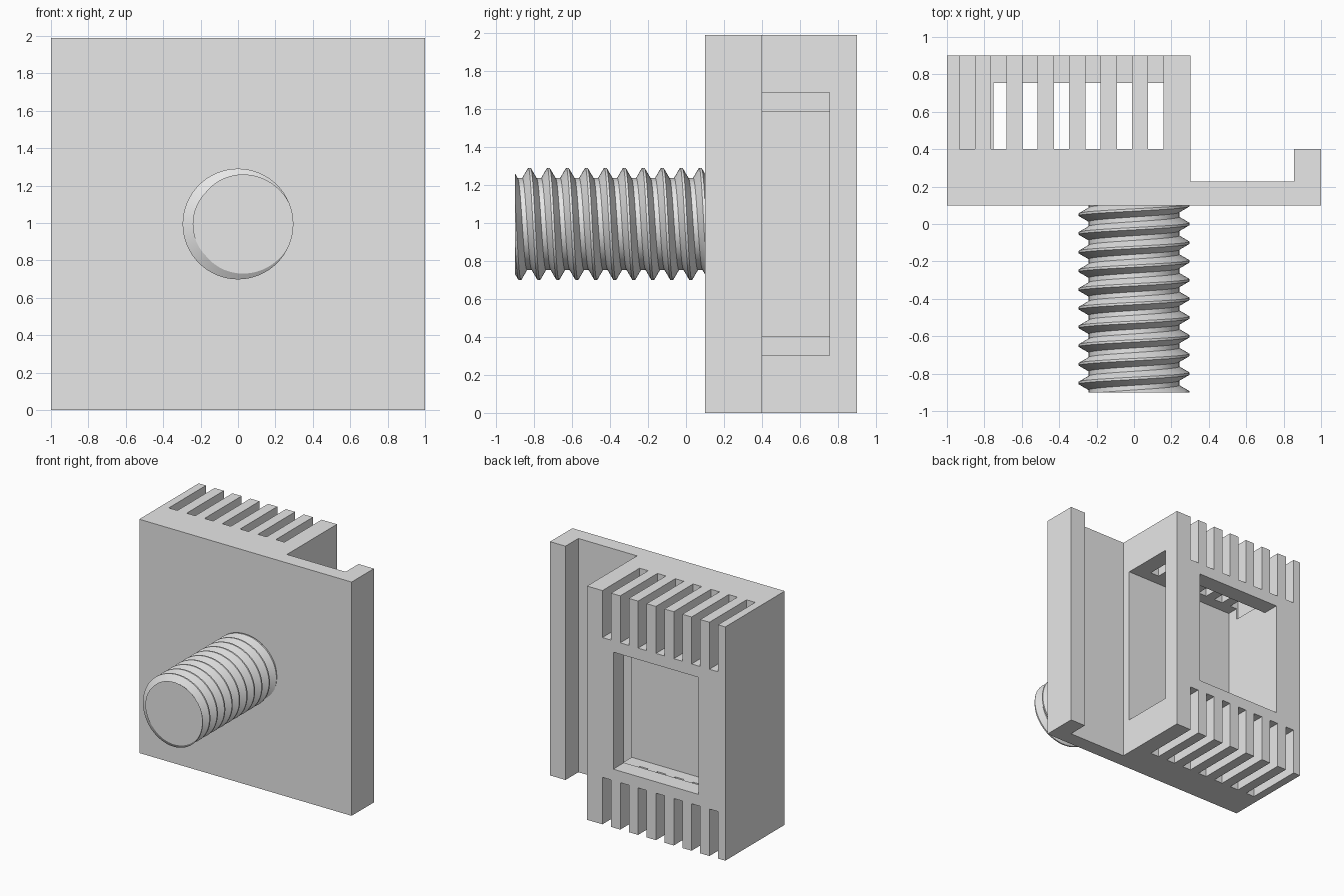
import bpy
import bmesh
from math import cos, sin, tau

HEIGHT = 1.99

default_cube = bpy.data.objects.get("Cube")
if default_cube:
    bpy.data.objects.remove(default_cube, do_unlink=True)

grey = bpy.data.materials.new("light_grey")
grey.use_nodes = True
grey.diffuse_color = (0.8, 0.8, 0.8, 1)
grey.node_tree.nodes["Principled BSDF"].inputs["Base Color"].default_value = (0.8, 0.8, 0.8, 1)


def make_object(name, bm):
    bmesh.ops.recalc_face_normals(bm, faces=bm.faces)
    mesh = bpy.data.meshes.new(name)
    bm.to_mesh(mesh)
    bm.free()
    mesh.materials.append(grey)
    obj = bpy.data.objects.new(name, mesh)
    bpy.context.collection.objects.link(obj)
    return obj


def add_box(bm, xs, ys, zs):
    corners = bmesh.ops.create_cube(bm, size=1)["verts"]
    for v in corners:
        v.co = [span[0] if c < 0 else span[1] for c, span in zip(v.co, (xs, ys, zs))]


def cut(target, name, boxes):
    """Subtract a set of separate boxes from the target."""
    bm = bmesh.new()
    for box in boxes:
        add_box(bm, *box)
    cutter = make_object(name, bm)
    cutter.hide_render = True
    mod = target.modifiers.new(name, 'BOOLEAN')
    mod.operation = 'DIFFERENCE'
    mod.solver = 'EXACT'
    mod.object = cutter
    bpy.context.view_layer.objects.active = target
    bpy.ops.object.modifier_apply(modifier=name)
    bpy.data.objects.remove(cutter, do_unlink=True)


# Housing: front plate, deep block and side lip as one extruded profile
bm = bmesh.new()
outline = [(-1, 0.1), (1, 0.1), (1, 0.4), (0.855, 0.4), (0.855, 0.227),
           (0.302, 0.227), (0.302, 0.9), (-1, 0.9)]
base = bm.faces.new([bm.verts.new((x, y, 0)) for x, y in outline])
top = bmesh.ops.extrude_face_region(bm, geom=[base])["geom"]
for item in top:
    if isinstance(item, bmesh.types.BMVert):
        item.co.z = HEIGHT
housing = make_object("housing", bm)

# Inner pocket open to the side, and the window in the back
cut(housing, "pocket_cutter", [((-0.75, 0.5), (0.3, 0.755), (0.303, HEIGHT - 0.303))])
cut(housing, "window_cutter", [((-0.75, 0.055), (0.6, 1.1), (0.497, HEIGHT - 0.497))])

# Cooling slots along the top and bottom of the back
slots = []
for i in range(7):
    x = -0.932 + 0.168 * i
    for zs in ((-0.1, 0.4), (HEIGHT - 0.4, HEIGHT + 0.1)):
        slots.append(((x, x + 0.081), (0.4, 1.1), zs))
cut(housing, "slot_cutter", slots)

# Threaded stud: a thread profile swept along a right-handed helix
PITCH, STEPS, TURNS = 0.1, 64, 14
CREST, ROOT = 0.296, 0.242
profile = [(-0.5, ROOT), (-0.375, ROOT), (-0.0625, CREST),
           (0.0625, CREST), (0.375, ROOT), (0.5, ROOT)]
bm = bmesh.new()
rows = []
for i in range(STEPS * TURNS + 1):
    a = tau * i / STEPS
    start = -1.1 + PITCH * i / STEPS
    rows.append([bm.verts.new((r * cos(a), start + PITCH * t, HEIGHT / 2 - r * sin(a)))
                 for t, r in profile])
for row, following in zip(rows, rows[1:]):
    for j in range(len(profile) - 1):
        bm.faces.new((row[j], row[j + 1], following[j + 1], following[j]))
bmesh.ops.remove_doubles(bm, verts=bm.verts, dist=0.0005)

# Trim both stud ends square and cap them
for y, side in ((-0.9, -1), (0.11, 1)):
    geom = bm.verts[:] + bm.edges[:] + bm.faces[:]
    trimmed = bmesh.ops.bisect_plane(bm, geom=geom, plane_co=(0, y, 0),
                                     plane_no=(0, side, 0), clear_outer=True)
    rim = [e for e in trimmed["geom_cut"] if isinstance(e, bmesh.types.BMEdge)]
    bmesh.ops.contextual_create(bm, geom=rim)
stud = make_object("threaded_stud", bm)

# Smooth the thread flanks, keeping its crests and roots crisp
bpy.ops.object.select_all(action='DESELECT')
stud.select_set(True)
bpy.context.view_layer.objects.active = stud
bpy.ops.object.shade_smooth_by_angle(angle=0.5)
